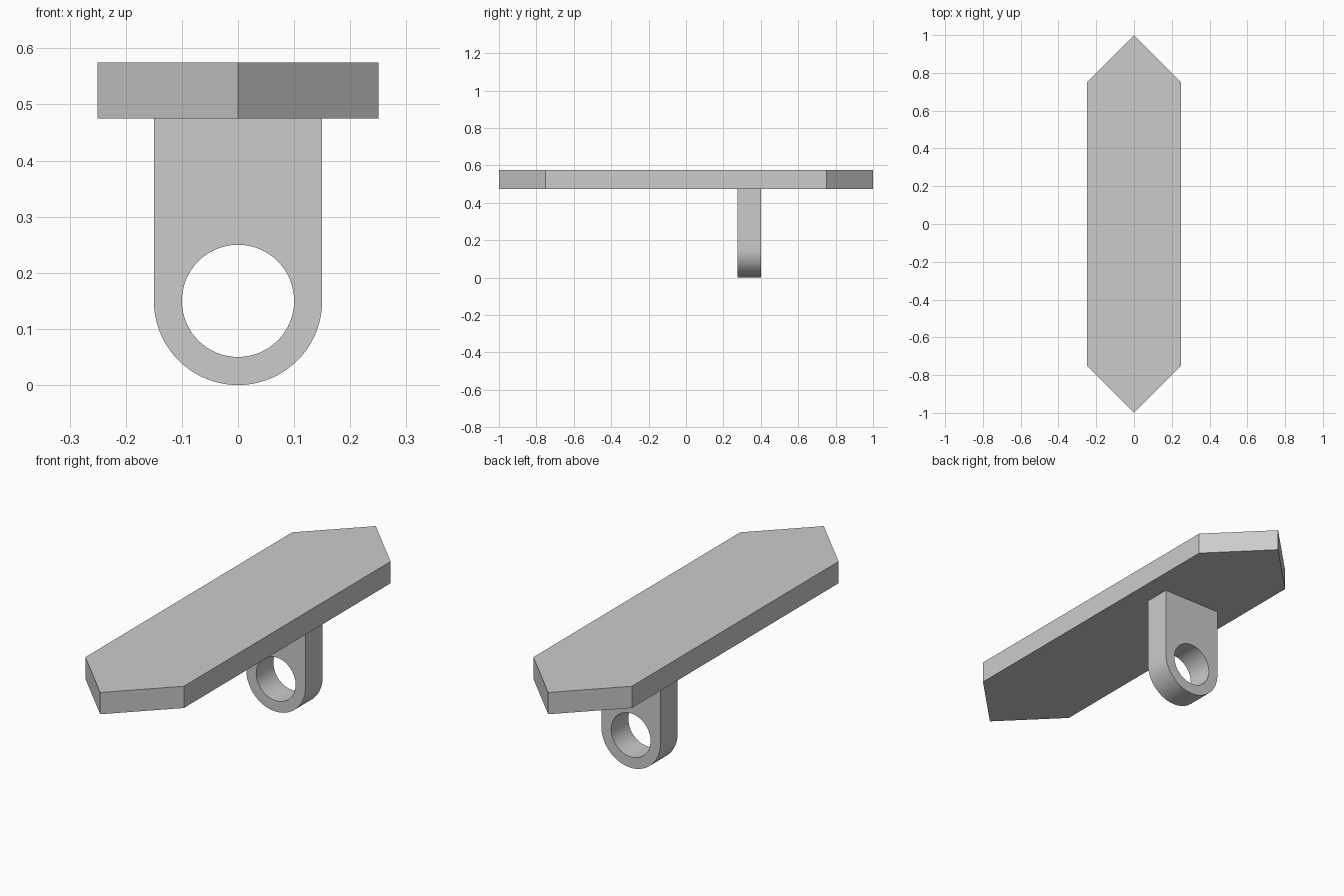
import bpy, bmesh
from math import cos, sin, pi, radians
from mathutils import Vector

cube = bpy.data.objects.get("Cube")
if cube:
    bpy.data.objects.remove(cube, do_unlink=True)

grey = bpy.data.materials.new("plain grey")
grey.use_nodes = True
colour = (0.6, 0.6, 0.6, 1)
grey.diffuse_color = colour
grey.node_tree.nodes["Principled BSDF"].inputs["Base Color"].default_value = colour


def prism(name, outline, depth):
    """Extrude a closed outline of 3D points along the depth vector."""
    bm = bmesh.new()
    face = bm.faces.new([bm.verts.new(p) for p in outline])
    top = bmesh.ops.extrude_face_region(bm, geom=[face])["geom"]
    bmesh.ops.translate(bm, vec=Vector(depth),
                        verts=[v for v in top if isinstance(v, bmesh.types.BMVert)])
    bmesh.ops.recalc_face_normals(bm, faces=bm.faces)
    mesh = bpy.data.meshes.new(name)
    bm.to_mesh(mesh)
    bm.free()
    mesh.materials.append(grey)
    obj = bpy.data.objects.new(name, mesh)
    bpy.context.collection.objects.link(obj)
    return obj


def arc(radius, start, end, steps, y):
    """Points of an arc about the lug's hole centre."""
    angles = [start + (end - start) * i / steps for i in range(steps + 1)]
    return [(radius * cos(a), y, 0.15 + radius * sin(a)) for a in angles]


# Flat plate, pointed at both ends
half, shoulder, underside = 0.25, 0.75, 0.475
plate_outline = [(half, -shoulder), (half, shoulder), (0, 1),
                 (-half, shoulder), (-half, -shoulder), (0, -1)]
prism("plate", [(x, y, underside) for x, y in plate_outline], (0, 0, 0.1))

# Round-ended lug hanging below the plate
front, thick = 0.275, 0.125
lug_outline = arc(0.15, pi, 2 * pi, 48, front)
lug_outline += [(0.15, front, underside), (-0.15, front, underside)]
lug = prism("lug", lug_outline, (0, thick, 0))

# Hole through the lug
cutter = prism("hole_cutter", arc(0.1, 0, 2 * pi, 64, front - 0.1)[:-1], (0, thick + 0.2, 0))
cutter.hide_render = True
cut = lug.modifiers.new("hole", "BOOLEAN")
cut.operation = "DIFFERENCE"
cut.solver = "EXACT"
cut.object = cutter

bpy.ops.object.select_all(action="DESELECT")
lug.select_set(True)
bpy.context.view_layer.objects.active = lug
bpy.ops.object.modifier_apply(modifier=cut.name)
bpy.data.objects.remove(cutter, do_unlink=True)
bpy.ops.object.shade_smooth_by_angle(angle=radians(30))
